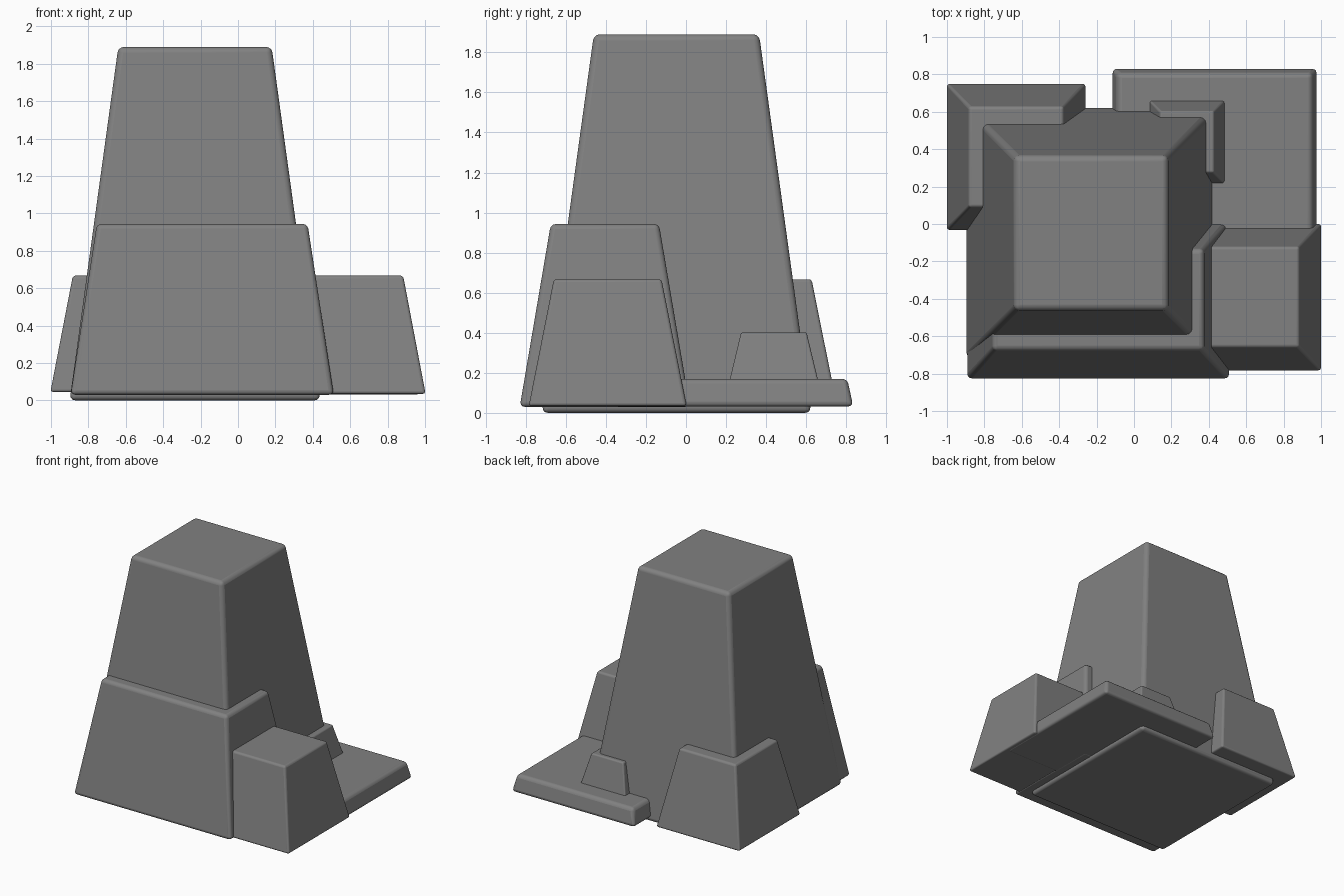
import bpy

if "Cube" in bpy.data.objects:
    bpy.data.objects.remove(bpy.data.objects["Cube"])

stone = bpy.data.materials.new("grey stone")
stone.diffuse_color = (0.22, 0.22, 0.22, 1)
stone.use_nodes = True
stone.node_tree.nodes["Principled BSDF"].inputs["Base Color"].default_value = stone.diffuse_color


def tapered_block(name, x, y, z, inset, bevel):
    """Box with base ranges x, y, z whose top is drawn in by inset (x, y) on each side."""
    bpy.ops.mesh.primitive_cube_add(size=2)
    ob = bpy.context.object
    ob.name = name
    for v in ob.data.vertices:
        ix, iy = inset if v.co.z > 0 else (0, 0)
        sx, sy, top = v.co.x, v.co.y, v.co.z > 0
        v.co = ((x[1] - ix) if sx > 0 else (x[0] + ix),
                (y[1] - iy) if sy > 0 else (y[0] + iy),
                z[1] if top else z[0])
    mod = ob.modifiers.new("Soft edges", 'BEVEL')
    mod.width = bevel
    mod.segments = 3
    ob.data.materials.append(stone)
    bpy.ops.object.shade_smooth_by_angle(angle=0.6)
    wn = ob.modifiers.new("Flat faces", 'WEIGHTED_NORMAL')
    wn.keep_sharp = True
    return ob


# tall central rock
tapered_block("tall_rock", (-0.90, 0.44), (-0.72, 0.625), (0, 1.89), (0.26, 0.26), 0.03)
# broad rock leaning on the front
tapered_block("front_rock", (-0.895, 0.512), (-0.83, 0.02), (0.03, 0.943), (0.14, 0.155), 0.025)
# matching low rocks on opposite corners
tapered_block("right_rock", (0.22, 1.003), (-0.785, 0.003), (0.035, 0.667), (0.12, 0.125), 0.015)
tapered_block("back_left_rock", (-1.003, -0.257), (-0.035, 0.752), (0.045, 0.667), (0.12, 0.125), 0.015)
# flat slab at the back right, with a small rock on it
tapered_block("flat_slab", (-0.12, 0.982), (-0.36, 0.835), (0.032, 0.17), (0.03, 0.03), 0.025)
tapered_block("small_rock", (0.07, 0.497), (0.205, 0.672), (0.11, 0.402), (0.07, 0.07), 0.01)
